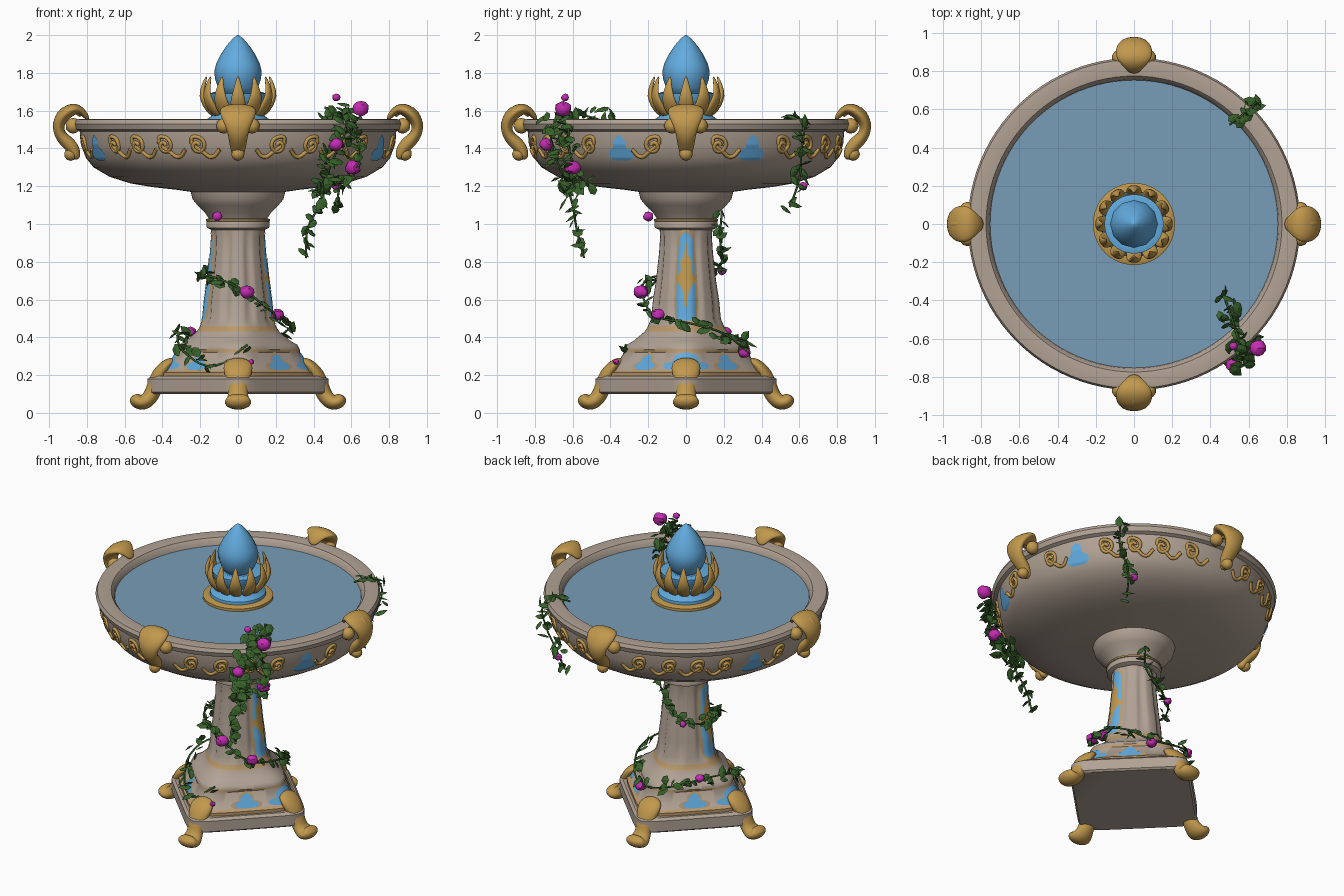
import bpy, bmesh, random
from math import sin, cos, pi, radians, tau
from mathutils import Vector

if "Cube" in bpy.data.objects:
    bpy.data.objects.remove(bpy.data.objects["Cube"])
random.seed(4)


def material(name, r, g, b):
    m = bpy.data.materials.new(name)
    m.use_nodes = True
    colour = [(c / 255) ** 2.2 for c in (r, g, b)] + [1]
    m.diffuse_color = colour
    m.node_tree.nodes["Principled BSDF"].inputs["Base Color"].default_value = colour
    return m


stone = material("stone", 176, 161, 147)
ochre = material("ochre", 186, 152, 106)
gold = material("gold", 192, 151, 78)
blue = material("bright blue", 98, 170, 222)
water = material("water", 120, 156, 182)
green = material("leaf green", 58, 96, 46)
pink = material("rose pink", 196, 48, 178)


def finish(name, bm, mats, angle=40, subdivide=0):
    bmesh.ops.recalc_face_normals(bm, faces=bm.faces)
    mesh = bpy.data.meshes.new(name)
    bm.to_mesh(mesh)
    bm.free()
    for m in mats:
        mesh.materials.append(m)
    ob = bpy.data.objects.new(name, mesh)
    bpy.context.collection.objects.link(ob)
    if angle:
        mesh.shade_smooth()
        mesh.set_sharp_from_angle(angle=radians(angle))
    if subdivide:
        mod = ob.modifiers.new("Subdivision", "SUBSURF")
        mod.levels = mod.render_levels = subdivide
    return ob


def loft(name, rings, mats, closed=True, caps=True, rule=None, **kw):
    """Skin a list of equal point rings."""
    bm = bmesh.new()
    rows = [[bm.verts.new(p) for p in ring] for ring in rings]
    n = len(rows[0])
    for a, b in zip(rows, rows[1:]):
        for i in range(n if closed else n - 1):
            j = (i + 1) % n
            f = bm.faces.new((a[i], a[j], b[j], b[i]))
            if rule:
                f.material_index = rule(f.calc_center_median())
    if closed and caps:
        bm.faces.new(rows[0])
        bm.faces.new(rows[-1])
    return finish(name, bm, mats, **kw)


def polar(r, a, z):
    return Vector((r * cos(a), r * sin(a), z))


def lathe(name, profile, mats, seg=64, **kw):
    return loft(name, [[polar(r, tau * i / seg, z) for i in range(seg)]
                       for r, z in profile], mats, **kw)


def strap(name, path, angle, mat=gold, seg=10, subdivide=1):
    """Sweep an oval along (radius, height, half width, half thickness) points."""
    out, side = polar(1, angle, 0), polar(1, angle + pi / 2, 0)
    up, rings = Vector((0, 0, 1)), []
    for k, (r, z, w, t) in enumerate(path):
        a, b = path[max(k - 1, 0)], path[min(k + 1, len(path) - 1)]
        d = Vector((b[0] - a[0], b[1] - a[1])).normalized()
        normal = out * -d.y + up * d.x
        rings.append([out * r + up * z + side * w * cos(tau * i / seg)
                      + normal * t * sin(tau * i / seg) for i in range(seg)])
    return loft(name, rings, [mat], angle=80, subdivide=subdivide)


def ball(name, p, r, mat, jitter=0.0, squash=1.0):
    bm = bmesh.new()
    bmesh.ops.create_icosphere(bm, subdivisions=2, radius=r)
    for v in bm.verts:
        v.co *= 1 + random.uniform(-jitter, jitter)
        v.co.z *= squash
        v.co += Vector(p)
    return finish(name, bm, [mat], angle=35 if jitter else 80)


def interpolate(table, z):
    for a, b in zip(table, table[1:]):
        if z <= b[0]:
            t = max(0, (z - a[0]) / (b[0] - a[0]))
            return [x + (y - x) * t for x, y in zip(a, b)]
    return table[-1]


# Column: (height, half side, squareness), turned so its corners face the feet
COLUMN = [(.19, .335, 5), (.215, .335, 5), (.225, .315, 5), (.32, .27, 4.5), (.335, .275, 4),
          (.36, .265, 4), (.38, .235, 4), (.43, .195, 3), (.46, .185, 2.6), (.5, .172, 2.5),
          (.6, .165, 2.4), (.7, .152, 2.3), (.85, .138, 2.2), (.93, .135, 2.1), (.98, .14, 2)]


def square_radius(angle, a, n):
    c, s = abs(cos(angle - pi / 4)), abs(sin(angle - pi / 4))
    return a / (c ** n + s ** n) ** (1 / n)


def column_radius(angle, z):
    _, a, n = interpolate(COLUMN, z)
    flute = .07 * max(0, -cos(8 * angle)) if .48 < z < .95 else 0
    return square_radius(angle, a, n) * (1 - flute)


def square_ring(radius, z, seg=96):
    return [polar(radius(tau * i / seg, z), tau * i / seg, z) for i in range(seg)]


def column_colour(p):
    return int(p.z < .222 or .32 < p.z < .336 or .43 < p.z < .46)


loft("column", [square_ring(column_radius, z) for z, _, _ in COLUMN],
     [stone, ochre], rule=column_colour)
PLATE = [(.1, .355), (.11, .366), (.18, .366), (.195, .35)]
loft("base_plate", [square_ring(lambda t, _, a=a: square_radius(t, a, 9), z)
                    for z, a in PLATE], [stone])

# Bowl
WALL = [(1.25, .68), (1.3, .765), (1.35, .805), (1.42, .832), (1.49, .838)]
lathe("bowl", [(.12, .96), (.165, .98), (.168, 1.01), (.155, 1.03), (.175, 1.06), (.215, 1.1),
               (.24, 1.13), (.25, 1.17), (.33, 1.182), (.45, 1.195), (.57, 1.215)]
      + [(r, z) for z, r in WALL]
      + [(.86, 1.5), (.87, 1.53), (.86, 1.553), (.82, 1.557), (.775, 1.552), (.757, 1.53),
         (.75, 1.49), (.1, 1.48)], [stone], seg=96)
lathe("water_surface", [(.755, 1.495), (.755, 1.508)], [water], seg=96)
lathe("collar_trim", [(.16, 1.012), (.17, 1.016), (.17, 1.026), (.15, 1.03)], [ochre])


def bowl_radius(angle, z):
    return interpolate(WALL, z)[1]


# Painted inlays that hug a curved surface: rows of (height, half width)
def inlay(name, angle, rows, radius, mat, lift=.005, cols=8):
    rings = []
    zs = [rows[0][0] + (rows[-1][0] - rows[0][0]) * k / 24 for k in range(25)]
    for z in zs:
        w = interpolate(rows, z)[1] / radius(angle, z)
        angles = [angle + w * (2 * i / cols - 1) for i in range(cols + 1)]
        rings.append([polar(radius(a, z) + lift, a, z) for a in angles])
    return loft(name, rings, [mat], closed=False)


def trefoil(base, height, width):
    shape = [(0, .5), (.1, .9), (.25, 1), (.4, .85), (.5, .5), (.65, .5), (.85, .38), (1, .05)]
    return [(base + height * t, width * w) for t, w in shape]


for i in range(4):
    diagonal = pi / 4 + i * pi / 2
    inlay("base_inlay_frame", diagonal, trefoil(.222, .1, .095), column_radius, ochre, .003)
    inlay("base_inlay", diagonal, trefoil(.228, .083, .075), column_radius, blue, .006)
for side in (0, pi):
    inlay("corner_inlay", side, trefoil(.226, .095, .14), column_radius, blue, .004)
    inlay("panel_frame", side, [(.47, .06), (.6, .07), (.75, .062), (.96, .045), (.97, .02)],
          column_radius, ochre, .003)
    inlay("panel", side, [(.49, .05), (.6, .055), (.75, .048), (.93, .036), (.955, .005)],
          column_radius, blue, .006)
    inlay("panel_ornament", side, [(.56, .006), (.63, .012), (.67, .025), (.71, .062),
          (.75, .025), (.8, .03), (.84, .008), (.9, .004)], column_radius, gold, .009)
    for sign in (-1, 1):
        inlay("bowl_inlay", side + sign * radians(25), trefoil(1.335, .135, .075),
              bowl_radius, blue)


# Curves with round section
def tube(name, points, radius, mat):
    cu = bpy.data.curves.new(name, "CURVE")
    cu.dimensions = "3D"
    cu.bevel_depth, cu.bevel_resolution, cu.resolution_u = radius, 1, 4
    sp = cu.splines.new("BEZIER")
    sp.bezier_points.add(len(points) - 1)
    for bp, p in zip(sp.bezier_points, points):
        bp.co = p
        bp.handle_left_type = bp.handle_right_type = "AUTO"
    cu.use_fill_caps = True
    cu.materials.append(mat)
    ob = bpy.data.objects.new(name, cu)
    bpy.context.collection.objects.link(ob)


# Running scrollwork on the bowl
for side in (0, pi):
    for sign in (-1, 1):
        for deg in (12, 38, 50, 62, 75):
            flat = [((.008 + .0045 * k) * cos(k * .95), (.008 + .0045 * k) * sin(k * .95))
                    for k in range(10)]
            flat += [(.03, -.035), (.075, -.06), (.12, -.02)]
            pts = []
            for u, v in flat:
                a, z = side + sign * (radians(deg) + u / .83), 1.415 + v
                pts.append(polar(bowl_radius(a, z) + .002, a, z))
            tube("bowl_scroll", pts, .011, gold)

# Four rim scrolls and four clawed feet
RIM = [(.79, 1.55, .025, .012), (.825, 1.6, .06, .022), (.865, 1.615, .1, .035),
       (.92, 1.585, .105, .04), (.955, 1.53, .075, .036), (.945, 1.47, .055, .032),
       (.9, 1.43, .05, .04), (.865, 1.39, .04, .035), (.85, 1.34, .025, .02)]
FOOT = [(.33, .28, .035, .02), (.37, .265, .085, .03), (.415, .21, .08, .045),
        (.44, .14, .055, .045), (.46, .085, .055, .045), (.5, .05, .075, .048),
        (.54, .06, .075, .045), (.555, .095, .055, .03)]
for i in range(4):
    a = i * pi / 2
    strap("rim_scroll", RIM, a, subdivide=2)
    strap("rim_scroll_ridge", [(.82, 1.57, .02, .03), (.86, 1.625, .025, .025),
                               (.93, 1.6, .03, .025), (.96, 1.55, .02, .02)], a)
    ball("rim_scroll_knob", polar(.885, a, 1.37), .036, gold)
    for s in (-1, 1):
        ball("rim_scroll_curl", polar(.875, a + s * .085, 1.52), .042, gold)
    strap("foot", FOOT, a, subdivide=2)

# Fountain centre: stem, cup, petals and drop
lathe("stem_ring", [(.16, 1.5), (.215, 1.505), (.215, 1.525), (.19, 1.535), (.16, 1.53)],
      [gold], seg=40)
lathe("stem", [(.175, 1.5), (.17, 1.55), (.13, 1.58), (.12, 1.61), (.15, 1.65), (.155, 1.69),
               (.12, 1.7), (.09, 1.69)], [blue], seg=32)
for i in range(12):
    strap("crown_petal", [(.11, 1.57, .025, .014), (.14, 1.59, .04, .018), (.17, 1.63, .046, .02),
                          (.193, 1.68, .036, .017), (.185, 1.73, .02, .012),
                          (.165, 1.785, .005, .005)], i * tau / 12)
lathe("water_drop", [(.08, 1.68), (.105, 1.72), (.122, 1.77), (.125, 1.81), (.115, 1.85),
                     (.09, 1.9), (.06, 1.945), (.025, 1.985), (.003, 2)], [blue], seg=12, angle=60)


# Climbing roses
def vine(name, points, leaves, spread, size=.04):
    pts = [Vector(p) for p in points]
    tube(name + "_stem", pts, .006, green)
    bm = bmesh.new()
    for k in range(leaves):
        t = (k + random.random()) / leaves * (len(pts) - 1)
        i = min(int(t), len(pts) - 2)
        p = pts[i].lerp(pts[i + 1], t - i)
        p = p + Vector([random.uniform(-spread, spread) for _ in range(3)])
        outward = Vector((p.x, p.y, 0)).normalized()
        d = (outward * .5 + Vector([random.uniform(-1, 1) for _ in range(3)])).normalized()
        n = outward + Vector((0, 0, 1.1))
        s = d.cross(n).normalized()
        n = s.cross(d).normalized()
        g = size * random.uniform(.75, 1.25)
        rim = [bm.verts.new(p + d * g * u + s * g * v) for u, v in
               ((-.8, 0), (-.4, .5), (.3, .5), (1, 0), (.3, -.5), (-.4, -.5))]
        for h in (.2, -.08):
            mid = bm.verts.new(p + n * g * h)
            for j in range(6):
                bm.faces.new((rim[j], rim[(j + 1) % 6], mid))
    finish(name + "_leaves", bm, [green], angle=0)


vine("front_rim_vine", [(.48, -.4, 1.53), (.52, -.52, 1.57), (.56, -.65, 1.58), (.57, -.71, 1.5),
                        (.52, -.7, 1.38), (.47, -.65, 1.26), (.42, -.6, 1.15)], 85, .06, .045)
vine("front_hanging_vine", [(.47, -.65, 1.26), (.43, -.6, 1.1), (.37, -.58, .98),
                            (.36, -.54, .82)], 16, .025)
vine("front_side_vine", [(.6, -.62, 1.52), (.64, -.62, 1.4), (.6, -.58, 1.28), (.5, -.52, 1.2)],
     20, .04)
vine("back_rim_vine", [(.5, .52, 1.54), (.58, .58, 1.57), (.63, .62, 1.52), (.62, .61, 1.38),
                       (.55, .6, 1.24), (.52, .55, 1.09)], 34, .035)
vine("lower_column_vine", [(.05, -.24, .64), (.2, -.17, .52), (.28, .04, .47), (.24, .2, .42),
                           (.13, .31, .34), (-.1, .31, .37), (-.25, .2, .42), (-.32, 0, .4),
                           (-.26, -.2, .3), (-.12, -.32, .25), (.05, -.32, .36)], 62, .035)
vine("upper_column_vine", [(.05, -.24, .64), (-.1, -.2, .71), (-.19, -.06, .73), (-.17, .12, .74),
                           (-.06, .19, .8), (.05, .18, .92), (.07, .19, 1.07)], 38, .03)

ROSES = [(.65, -.65, 1.61, .045), (.52, -.74, 1.42, .038), (.61, -.6, 1.3, .042),
         (.52, -.64, 1.67, .022), (.52, .62, 1.2, .024), (-.11, -.2, 1.04, .028),
         (.05, -.24, .64, .04), (.21, -.15, .52, .036), (.07, -.37, .27, .016),
         (.12, .31, .32, .032), (-.25, .21, .43, .03), (-.11, .19, .75, .023)]
for x, y, z, r in ROSES:
    ball("rose", (x, y, z), r, pink, jitter=.1, squash=.9)
